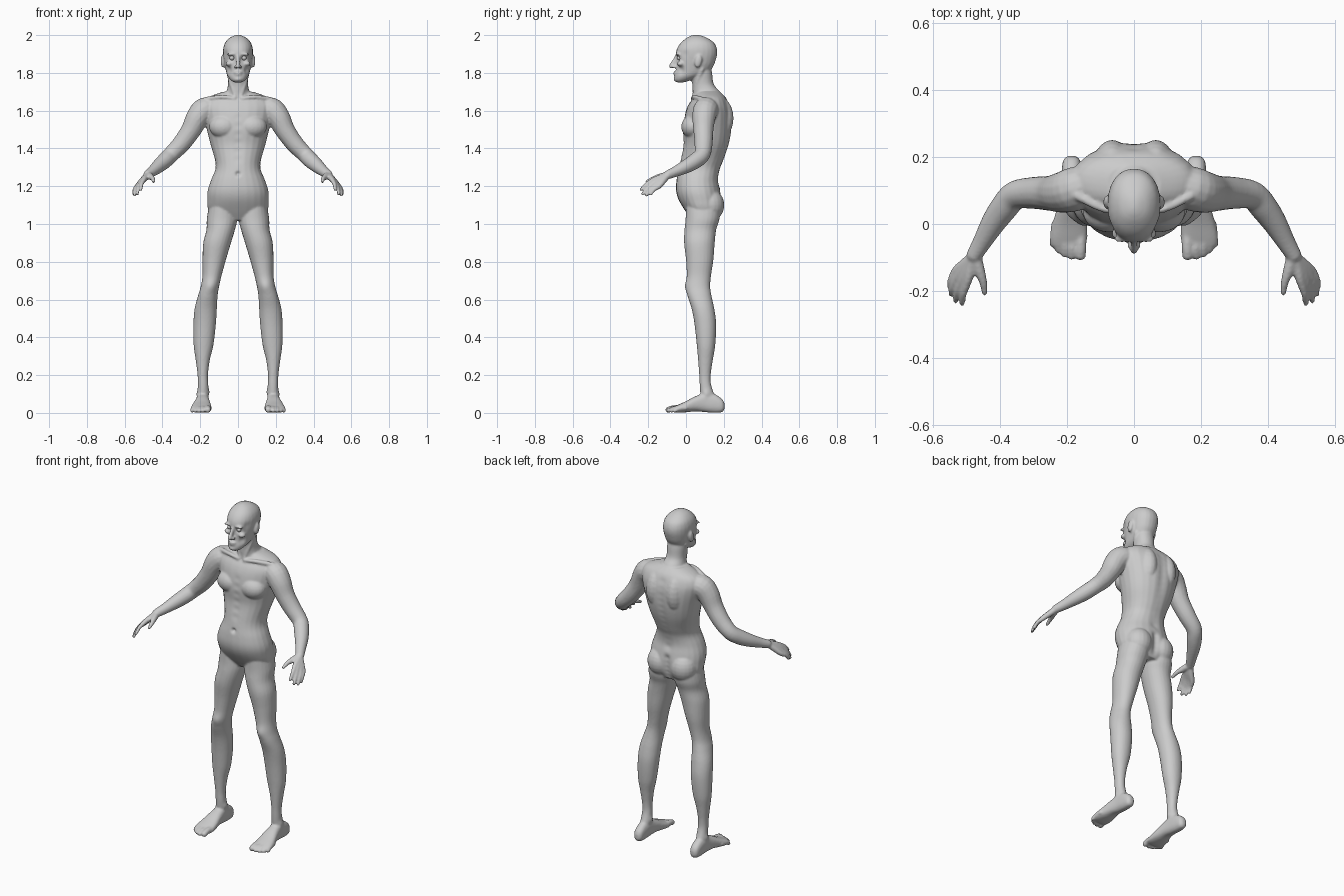
import bpy, bmesh, math
from mathutils import Vector, Matrix

bm = bmesh.new()
N = 24


def spow(v, e):
    return math.copysign(abs(v) ** (2 / e), v)


def skin(rings):
    # bridge rings of points into a closed skin
    vs = [[bm.verts.new(p) for p in r] for r in rings]
    n = len(vs[0])
    for a, b in zip(vs, vs[1:]):
        for i in range(n):
            bm.faces.new((a[i], a[(i + 1) % n], b[(i + 1) % n], b[i]))
    bm.faces.new(vs[0][::-1])
    bm.faces.new(vs[-1])


def smooth_rows(rows, steps=5):
    # Catmull-Rom interpolation of table rows
    out = []
    for i in range(len(rows) - 1):
        p = [rows[max(0, min(len(rows) - 1, i + k))] for k in (-1, 0, 1, 2)]
        for s in range(steps):
            t = s / steps
            out.append([0.5 * (2 * b + (c - a) * t + (2 * a - 5 * b + 4 * c - d) * t * t
                               + (3 * b - a - 3 * c + d) * t ** 3) for a, b, c, d in zip(*p)])
    return out + [list(rows[-1])]


def slices(rows, axis='z', e=2.1, side=1):
    # rows: (height, x min, x max, other min, other max)
    rings = []
    for h, x0, x1, y0, y1 in smooth_rows(rows):
        ring = []
        for k in range(N):
            t = 2 * math.pi * k / N
            x = side * ((x0 + x1) / 2 + (x1 - x0) / 2 * spow(math.cos(t), e))
            y = (y0 + y1) / 2 + (y1 - y0) / 2 * spow(math.sin(t), e)
            ring.append((x, y, h) if axis == 'z' else (x, h, y))
        rings.append(ring)
    skin(rings)


def tube(rows, side=1):
    # rows: (x, y, z, radius), with rounded ends
    rows = smooth_rows(rows, 4)
    pts = [Vector((side * r[0], r[1], r[2])) for r in rows]
    rings = []
    for i, p in enumerate(pts):
        d = (pts[min(i + 1, len(pts) - 1)] - pts[max(i - 1, 0)]).normalized()
        q = d.to_track_quat('Z', 'Y')
        r = rows[i][3]
        rings.append([p + q @ Vector((r * math.cos(2 * math.pi * k / 16),
                                      r * math.sin(2 * math.pi * k / 16), 0)) for k in range(16)])
    skin(rings)
    for p, r in ((pts[0], rows[0][3]), (pts[-1], rows[-1][3])):
        blob(p, (r, r, r))


def blob(c, r, rot=0):
    m = Matrix.Translation(c) @ Matrix.Rotation(rot, 4, 'X') @ Matrix.Diagonal((*r, 1))
    bmesh.ops.create_uvsphere(bm, u_segments=20, v_segments=12, radius=1, matrix=m)


def sym(rows):
    return [(z, -w, w, a, b) for z, w, a, b in rows]


# torso
slices(sym([(1.02, .10, .03, .16), (1.07, .155, -.005, .185), (1.13, .163, -.04, .19),
            (1.18, .16, -.053, .182), (1.235, .142, -.05, .172), (1.29, .12, -.04, .18),
            (1.34, .122, -.03, .20), (1.42, .145, -.015, .228), (1.50, .165, -.018, .243),
            (1.58, .185, -.006, .243), (1.63, .19, .012, .23), (1.67, .16, .04, .21),
            (1.70, .08, .055, .18)]), e=2.15)
# neck
slices(sym([(1.64, .085, .04, .2), (1.70, .062, .035, .178), (1.74, .053, .033, .147),
            (1.80, .054, .025, .138), (1.84, .05, .03, .13)]))
# head
slices(sym([(1.75, .022, -.05, -.01), (1.763, .04, -.061, .03), (1.785, .056, -.06, .085),
            (1.81, .064, -.054, .125), (1.84, .071, -.05, .147), (1.87, .076, -.05, .158),
            (1.90, .079, -.054, .165), (1.93, .078, -.047, .163), (1.96, .068, -.027, .148),
            (1.985, .045, .004, .112), (1.998, .018, .03, .08), (2.001, .005, .045, .06)]), e=2.2)
# nose, lips, chin
tube([(0, -.05, 1.89, .008), (0, -.062, 1.865, .010), (0, -.075, 1.842, .012), (0, -.079, 1.834, .011)])
blob((0, -.052, 1.803), (.024, .016, .006))
blob((0, -.052, 1.791), (.021, .015, .006))
blob((0, -.05, 1.767), (.022, .016, .014))

for s in (1, -1):
    # ear, brow, cheek, nostril
    blob((s * .081, .065, 1.862), (.011, .019, .035), -.2)
    blob((s * .034, -.044, 1.898), (.026, .013, .008))
    blob((s * .047, -.028, 1.848), (.02, .02, .014))
    blob((s * .013, -.062, 1.832), (.008, .012, .008))
    # chest, shoulder blade, buttock
    blob((s * .075, .035, 1.515), (.078, .06, .062))
    blob((s * .065, .165, 1.56), (.06, .087, .12))
    blob((s * .075, .125, 1.10), (.078, .078, .085))
    # collar bone and neck muscle
    tube([(s * .02, .035, 1.665, .01), (s * .09, .045, 1.672, .011), (s * .17, .085, 1.66, .014)])
    tube([(s * .012, .04, 1.67, .009), (s * .035, .055, 1.74, .011), (s * .055, .085, 1.82, .012)])
    # leg
    slices([(1.11, .02, .15, .0, .18), (1.03, .004, .165, -.002, .178), (.97, .016, .167, -.008, .16),
            (.90, .037, .184, -.01, .152), (.81, .064, .188, .0, .145), (.73, .086, .188, .004, .133),
            (.67, .10, .197, .0, .128), (.62, .108, .212, .008, .135), (.55, .112, .23, .03, .15),
            (.47, .117, .236, .045, .16), (.36, .13, .235, .057, .155), (.28, .149, .224, .064, .142),
            (.20, .159, .214, .07, .131), (.14, .157, .213, .073, .135), (.05, .158, .215, .08, .17)], side=s)
    # foot and toes
    slices([(.204, .176, .197, .02, .05), (.19, .161, .212, .004, .074), (.15, .156, .217, .0, .1),
            (.10, .153, .22, .004, .105), (.05, .148, .23, .008, .088), (.0, .141, .244, .003, .062),
            (-.04, .139, .251, .001, .044), (-.066, .144, .246, .004, .032)], 'y', 2.4, s)
    for x0, x1, y, r in ((.159, .160, -.093, .0165), (.185, .186, -.096, .012), (.206, .208, -.089, .0115),
                         (.223, .227, -.077, .011), (.238, .243, -.06, .0105)):
        tube([(s * x0, y + .06, .026, r), (s * (x0 + x1) / 2, y + .025, .024, r), (s * x1, y, r, r)])
    # arm
    tube([(.12, .12, 1.60, .06), (.175, .105, 1.605, .066), (.213, .095, 1.565, .062), (.25, .092, 1.495, .053),
          (.30, .093, 1.425, .048), (.355, .086, 1.368, .043), (.388, .05, 1.335, .042),
          (.42, .005, 1.307, .037), (.452, -.05, 1.28, .029), (.477, -.092, 1.262, .024)], s)
    # hand: palm bone and finger in one tube
    for k, tip in (((.497, -.168, 1.236), (.514, -.238, 1.182)), ((.512, -.167, 1.222), (.533, -.230, 1.158)),
                   ((.525, -.156, 1.21), (.548, -.210, 1.152)), ((.534, -.142, 1.20), (.552, -.186, 1.158))):
        k, tip, w = Vector(k), Vector(tip), Vector((.481, -.098, 1.257))
        mid = k.lerp(tip, .55) + Vector((.004, -.003, .005))
        tube([(*w, .017), (*w.lerp(k, .5), .0165), (*k, .0135), (*mid, .0105), (*tip, .0085)], s)
    tube([(.475, -.095, 1.26, .019), (.462, -.14, 1.25, .0165), (.451, -.175, 1.24, .012),
          (.447, -.206, 1.225, .009)], s)

bmesh.ops.recalc_face_normals(bm, faces=bm.faces)
me = bpy.data.meshes.new("body")
bm.to_mesh(me)
bm.free()
body = bpy.data.objects.new("body", me)
bpy.context.collection.objects.link(body)
bpy.context.view_layer.objects.active = body
body.select_set(True)

# fuse all parts into one skin
rm = body.modifiers.new("fuse", 'REMESH')
rm.mode = 'VOXEL'
rm.voxel_size = .0058
sm = body.modifiers.new("soften", 'SMOOTH')
sm.iterations = 4
sm.factor = .5
bpy.ops.object.convert(target='MESH')
me = body.data


def push(c, r, v):
    # soft dent or bulge around a point
    c, v = Vector(c), Vector(v)
    for vert in me.vertices:
        d = (vert.co - c).length_squared / (r * r)
        if d < 6:
            vert.co += v * math.exp(-d)


for s in (1, -1):
    # eye sockets, hollow cheeks, temples
    push((s * .032, -.05, 1.878), .014, (0, .015, 0))
    push((s * .05, -.03, 1.815), .02, (-s * .006, .005, 0))
    push((s * .074, -.01, 1.9), .022, (-s * .005, 0, 0))
    # knee caps, calf, inner ankle
    push((s * .145, .0, .67), .03, (0, -.006, 0))
    push((s * .215, .105, .1), .02, (s * .006, 0, 0))
    push((s * .155, .105, .11), .02, (-s * .006, 0, 0))
# spine groove and buttock cleft
for i in range(12):
    push((0, .18 + .065 * math.sin(i / 11 * math.pi * .8), 1.22 + .037 * i), .022, (0, -.006, 0))
for i in range(5):
    push((0, .19, 1.04 + .028 * i), .02, (0, -.012, 0))
# breastbone, belly line and navel
for i in range(6):
    push((0, -.02, 1.34 + .045 * i), .02, (0, .004, 0))
push((0, -.045, 1.265), .012, (0, .014, 0))
bpy.ops.object.shade_smooth()

# eyeballs
for name, s in (("left_eye", 1), ("right_eye", -1)):
    bpy.ops.mesh.primitive_uv_sphere_add(segments=16, ring_count=10, radius=.0125,
                                         location=(s * .032, -.035, 1.879))
    bpy.context.object.name = name
    bpy.ops.object.shade_smooth()
